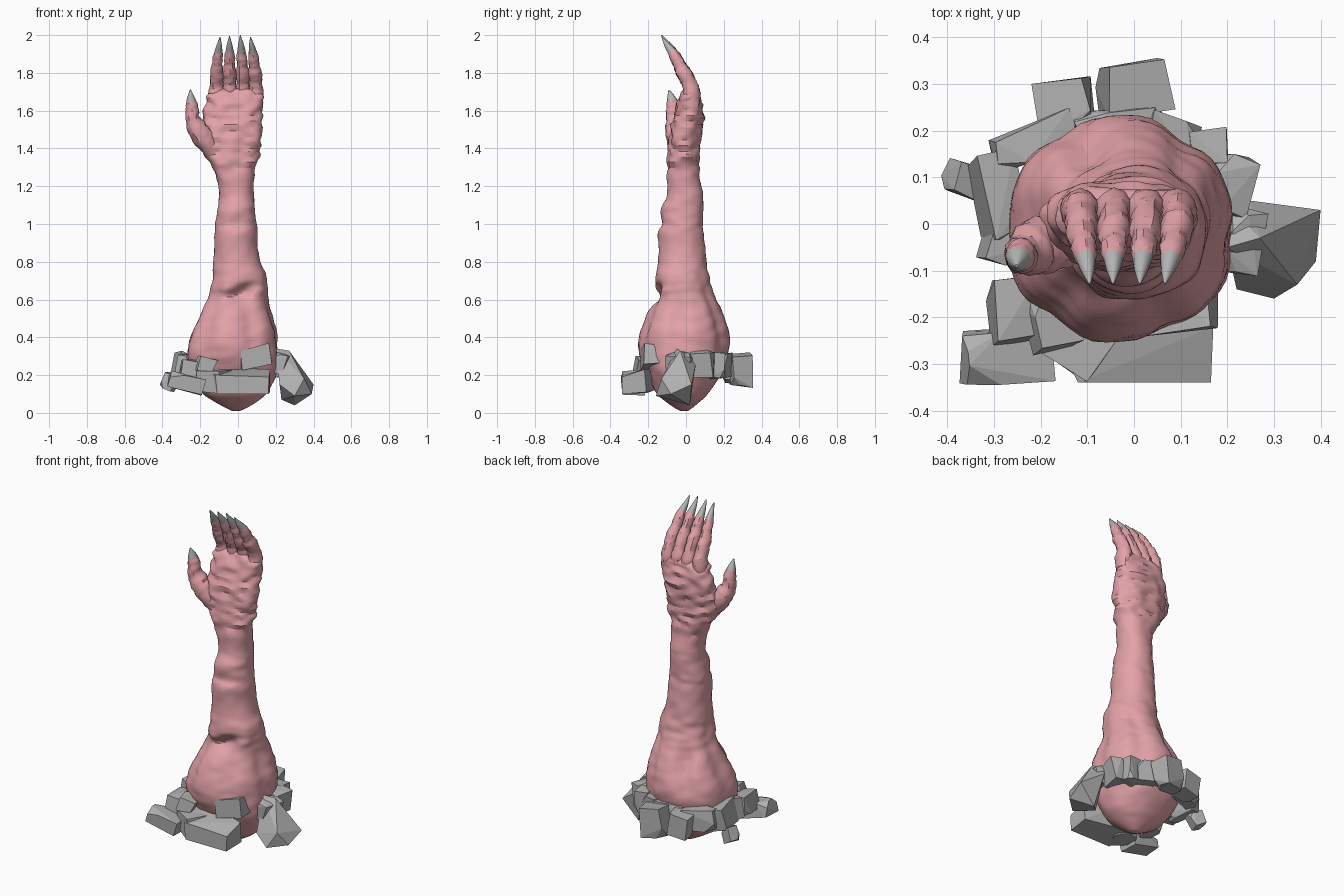
import bpy, bmesh, math, random
from mathutils import Vector, Matrix, noise

random.seed(4)


def material(name, rgb):
    m = bpy.data.materials.new(name)
    m.diffuse_color = (*rgb, 1)
    return m


SKIN = material("pink_skin", (0.76, 0.36, 0.39))
STONE = material("grey_stone", (0.44, 0.44, 0.44))
CLAW = material("pale_grey_claw", (0.45, 0.47, 0.46))


def finish(name, bm, mats, smooth_angle=None):
    bmesh.ops.recalc_face_normals(bm, faces=bm.faces)
    me = bpy.data.meshes.new(name)
    bm.to_mesh(me)
    bm.free()
    for m in mats:
        me.materials.append(m)
    ob = bpy.data.objects.new(name, me)
    bpy.context.collection.objects.link(ob)
    if smooth_angle:
        for p in me.polygons:
            p.use_smooth = True
        me.set_sharp_from_angle(angle=math.radians(smooth_angle))
    return ob


def catmull(rows, steps):
    """Smoothly resample a list of equal-length rows."""
    out = []
    n = len(rows)
    for i in range(n - 1):
        a, b, c, d = (rows[max(0, min(n - 1, i + k))] for k in (-1, 0, 1, 2))
        for s in range(steps):
            t = s / steps
            out.append([0.5 * (2 * q + (r - p) * t + (2 * p - 5 * q + 4 * r - w) * t * t
                               + (3 * q - p - 3 * r + w) * t ** 3)
                        for p, q, r, w in zip(a, b, c, d)])
    out.append(list(rows[-1]))
    return out


def loft(bm, rings):
    """Skin a list of point rings and cap both ends; returns faces per band."""
    vs = [[bm.verts.new(p) for p in r] for r in rings]
    n = len(rings[0])
    bands = [[bm.faces.new((a[i], a[(i + 1) % n], b[(i + 1) % n], b[i])) for i in range(n)]
             for a, b in zip(vs, vs[1:])]
    bm.faces.new(vs[0][::-1])
    bm.faces.new(vs[-1])
    return bands


def bump(v, centre, width):
    return math.exp(-((v - centre) / width) ** 2)


# Arm and palm: z, left x, right x, front y, back y
ARM = [
    (0.01, -0.03, 0.01, -0.03, 0.01), (0.04, -0.09, 0.07, -0.08, 0.05),
    (0.10, -0.18, 0.15, -0.15, 0.11), (0.20, -0.25, 0.20, -0.20, 0.18),
    (0.30, -0.275, 0.215, -0.24, 0.215), (0.40, -0.26, 0.215, -0.245, 0.225),
    (0.50, -0.22, 0.19, -0.21, 0.205), (0.60, -0.165, 0.16, -0.172, 0.16),
    (0.66, -0.145, 0.155, -0.175, 0.14), (0.72, -0.13, 0.15, -0.16, 0.12),
    (0.80, -0.125, 0.12, -0.14, 0.105), (0.95, -0.115, 0.10, -0.145, 0.095),
    (1.00, -0.115, 0.095, -0.125, 0.09), (1.08, -0.105, 0.09, -0.135, 0.088),
    (1.15, -0.10, 0.088, -0.105, 0.085), (1.28, -0.122, 0.09, -0.10, 0.068),
    (1.37, -0.172, 0.11, -0.092, 0.068), (1.46, -0.205, 0.12, -0.088, 0.075),
    (1.56, -0.185, 0.128, -0.066, 0.09), (1.64, -0.16, 0.132, -0.05, 0.09),
    (1.69, -0.15, 0.13, -0.03, 0.068), (1.715, -0.12, 0.10, 0.0, 0.045)]
GROOVES = [58, 118, 180, 232, 292, 352]     # degrees round the flared base

SEG = 56
rings = []
for z, x0, x1, y0, y1 in catmull(ARM, 6):
    cx, cy, rx, ry = (x0 + x1) / 2, (y0 + y1) / 2, (x1 - x0) / 2, (y1 - y0) / 2
    ring = []
    for i in range(SEG):
        a = 2 * math.pi * i / SEG
        c, s = math.cos(a), math.sin(a)
        # deep grooves between muscle lobes, slowly twisting upward
        deg = 360 * i / SEG + 30 * (z - 0.4)
        cut = sum(bump((deg - g + 180) % 360 - 180, 0, 13) for g in GROOVES)
        k = 1.015 - 0.1 * bump(z, 0.47, 0.19) * cut
        # flatter palm and slightly squared wrist
        e = 0.85 if z > 1.2 else 0.93
        x = cx + rx * k * math.copysign(abs(c) ** e, c)
        y = cy + ry * k * math.copysign(abs(s) ** e, s)
        # slanting hollow on the front, under the elbow fold
        if s < 0:
            y += 0.055 * bump(z, 0.63 + 0.35 * x, 0.04) * bump(x, 0.01, 0.085)
        else:
            y -= 0.035 * bump(z, 0.55, 0.07) * bump(x, -0.1, 0.05)
        # gnarled, wrinkled skin, strongest on the hand
        hand = min(1, max(0, (z - 1.2) / 0.15))
        w = noise.noise(Vector((x * 14, y * 14, z * 26))) * (0.006 + 0.012 * hand)
        w += noise.noise(Vector((x * 5, y * 5, z * 7 + 3))) * 0.01
        if z < 0.06:
            w = 0
        ring.append((x + c * w, y + s * w, z))
    rings.append(ring)
bm = bmesh.new()
loft(bm, rings)
finish("arm_and_palm", bm, [SKIN], 25)


def digit(name, path, claw_from):
    """Bony finger: path rows are x, y, z, radius; claw above a path fraction."""
    rows = catmull(path, 4)
    rs = []
    for j, (x, y, z, r) in enumerate(rows):
        p, q = rows[max(0, j - 1)], rows[min(len(rows) - 1, j + 1)]
        t = Vector(q[:3]) - Vector(p[:3])
        side = Vector((0, 1, 0)).cross(t).normalized()
        up = t.cross(side).normalized()
        ring = []
        for i in range(12):
            a = 2 * math.pi * i / 12
            w = 1 + (0.2 * noise.noise(Vector((x * 40 + math.cos(a), math.sin(a), z * 45)))
                     if j < claw_from * 4 else 0)
            ring.append(Vector((x, y, z)) + (side * math.cos(a) + up * math.sin(a) * 1.1) * r * w)
        rs.append(ring)
    bm = bmesh.new()
    for j, band in enumerate(loft(bm, rs)):
        for f in band:
            f.material_index = int(j >= claw_from * 4)
    bm.faces.ensure_lookup_table()
    bm.faces[-1].material_index = 1
    finish(name, bm, [SKIN, CLAW], 35)


# Four fingers: base x, tip x, tip height
FINGERS = [(-0.115, -0.095, 1.99), (-0.043, -0.045, 1.995), (0.027, 0.012, 2.0), (0.095, 0.066, 1.99)]
PROFILE = [(0.0, 0.025, 1.60, 0.036), (0.0, 0.03, 1.69, 0.041), (0.05, 0.015, 1.75, 0.034),
           (0.15, -0.012, 1.80, 0.036), (0.3, -0.035, 1.845, 0.028), (0.45, -0.053, 1.88, 0.028),
           (0.6, -0.075, 1.92, 0.021), (0.8, -0.10, 1.955, 0.014), (1.0, -0.128, 2.0, 0.002)]
for n, (bx, tx, top) in enumerate(FINGERS):
    digit(f"finger_{n + 1}",
          [(bx + (tx - bx) * f, y, z - (2.0 - top) * f, r) for f, y, z, r in PROFILE], 6)

# Thumb
digit("thumb", [(-0.10, -0.015, 1.34, 0.045), (-0.165, -0.035, 1.43, 0.056), (-0.215, -0.052, 1.50, 0.055),
                (-0.24, -0.065, 1.56, 0.038), (-0.243, -0.068, 1.61, 0.034),
                (-0.248, -0.075, 1.655, 0.025), (-0.252, -0.09, 1.71, 0.003)], 5)


def hull(name, points):
    bm = bmesh.new()
    for p in points:
        bm.verts.new(p)
    bmesh.ops.convex_hull(bm, input=bm.verts)
    bmesh.ops.dissolve_limit(bm, angle_limit=math.radians(6), verts=bm.verts, edges=bm.edges)
    finish(name, bm, [STONE])


def rock(name, x, y, z, sx, sy, sz, turn, tilt):
    """Broken stone: hull of a jittered box with one corner knocked off."""
    rot = Matrix.Rotation(math.radians(turn), 3, 'Z') @ Matrix.Rotation(math.radians(tilt), 3, 'Y')
    pts = []
    chipped = random.sample(range(8), 2)
    for i in range(8):
        s = [(1 if i >> k & 1 else -1) for k in range(3)]
        corner = [s]
        if i in chipped:
            corner = [[v * (0.3 if m == k else 1) for m, v in enumerate(s)] for k in range(3)]
        for p in corner:
            v = Vector((p[0] * sx, p[1] * sy, p[2] * sz)) / 2
            v = Vector([q * random.uniform(0.8, 1.06) for q in v])
            pts.append(rot @ v + Vector((x, y, z)))
    hull(name, pts)


# Ring of broken stones: centre, size, turn about z, tilt (degrees)
FRONT = [
    (-0.13, -0.25, 0.165, 0.16, 0.13, 0.12, -35, 0),
    (-0.27, -0.285, 0.155, 0.20, 0.12, 0.09, 3, 14),
    (-0.255, -0.18, 0.22, 0.10, 0.15, 0.13, 5, 10),
    (-0.18, -0.21, 0.25, 0.09, 0.12, 0.09, 15, 20),
    (0.09, -0.19, 0.295, 0.17, 0.09, 0.11, 8, -14),
    (-0.28, -0.03, 0.25, 0.07, 0.11, 0.13, -15, 10),
    (0.225, -0.04, 0.26, 0.08, 0.15, 0.11, -10, 20)]
BACK = [
    (0.205, 0.085, 0.26, 0.09, 0.13, 0.14, -12, 8),
    (0.16, 0.165, 0.25, 0.08, 0.08, 0.14, 5, 0),
    (0.08, 0.19, 0.25, 0.11, 0.08, 0.13, -18, 5),
    (0.0, 0.29, 0.225, 0.14, 0.11, 0.17, 8, 8),
    (-0.03, 0.215, 0.26, 0.19, 0.06, 0.11, 3, 0),
    (-0.15, 0.255, 0.23, 0.12, 0.12, 0.14, 5, -6),
    (-0.21, 0.175, 0.25, 0.20, 0.08, 0.13, 22, 5),
    (-0.29, 0.06, 0.25, 0.09, 0.18, 0.14, 12, 15),
    (-0.36, 0.095, 0.165, 0.08, 0.07, 0.09, -20, 25)]
for label, group in (("front", FRONT), ("back", BACK)):
    for n, row in enumerate(group):
        rock(f"{label}_stone_{n + 1}", *row)

# Two largest stones: right boulder and front slab
hull("right_boulder", [
    (0.20, -0.05, 0.34), (0.22, 0.02, 0.30), (0.27, -0.03, 0.33), (0.25, 0.05, 0.25),
    (0.40, 0.03, 0.15), (0.39, -0.08, 0.10), (0.30, -0.16, 0.09), (0.22, -0.14, 0.15),
    (0.30, 0.02, 0.04), (0.23, -0.05, 0.07), (0.35, -0.13, 0.18)])
hull("front_slab", [
    (-0.11, -0.34, 0.10), (0.16, -0.34, 0.10), (0.17, -0.21, 0.11), (-0.14, -0.16, 0.12),
    (-0.12, -0.34, 0.20), (0.165, -0.34, 0.19), (0.17, -0.22, 0.23), (-0.02, -0.16, 0.24),
    (-0.16, -0.26, 0.22), (-0.05, -0.27, 0.22)])
